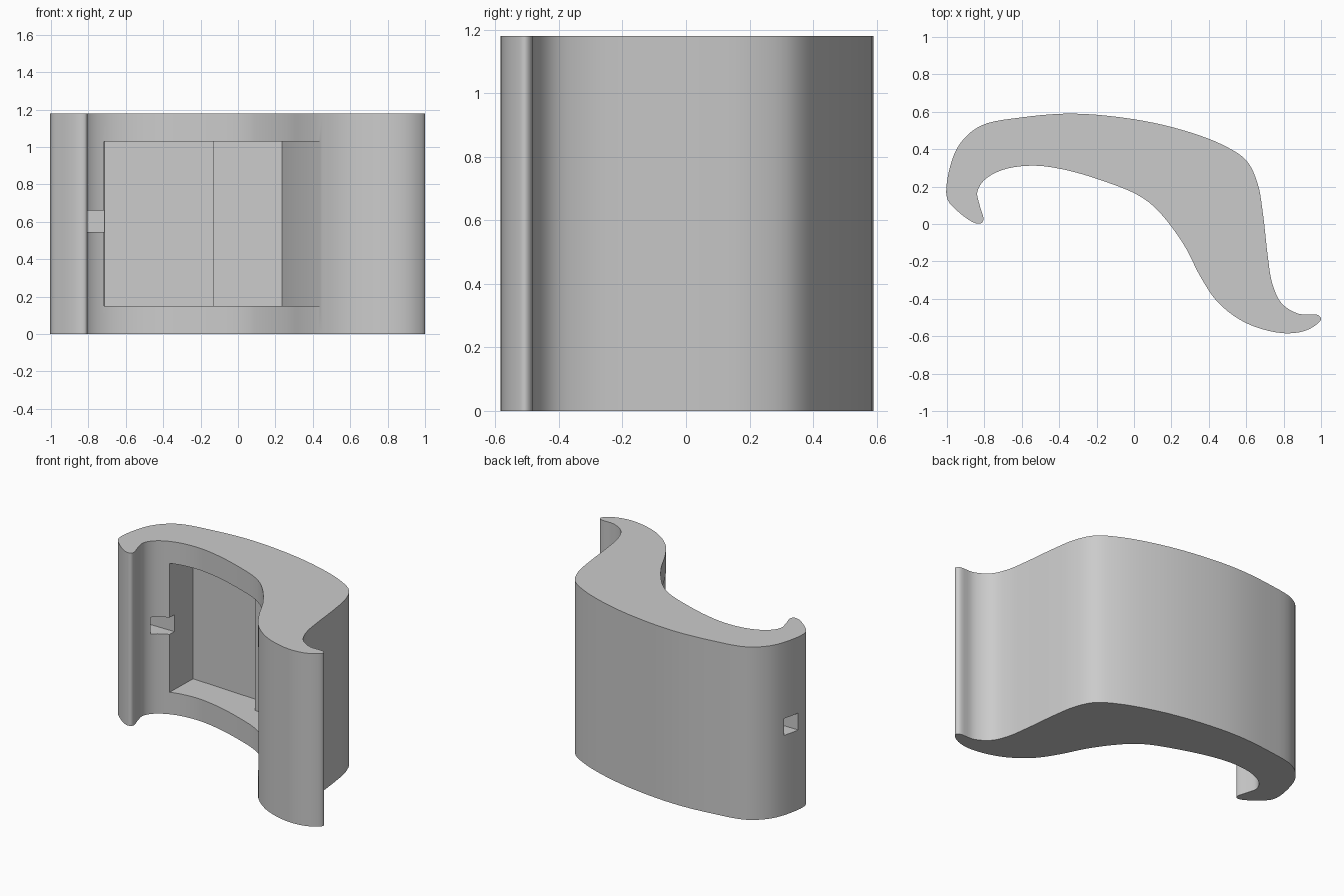
import bpy, bmesh, math
from mathutils import Vector

if "Cube" in bpy.data.objects:
    bpy.data.objects.remove(bpy.data.objects["Cube"])

HEIGHT = 1.18

grey = bpy.data.materials.new("light grey")
grey.diffuse_color = (0.6, 0.6, 0.6, 1)
grey.use_nodes = True
grey.node_tree.nodes["Principled BSDF"].inputs["Base Color"].default_value = grey.diffuse_color


def prism(name, pts, z0, z1):
    """Extrude a plan outline between two heights."""
    bm = bmesh.new()
    face = bm.faces.new([bm.verts.new((x, y, z0)) for x, y in pts])
    top = bmesh.ops.extrude_face_region(bm, geom=[face])["geom"]
    bmesh.ops.translate(bm, vec=(0, 0, z1 - z0),
                        verts=[v for v in top if isinstance(v, bmesh.types.BMVert)])
    bmesh.ops.recalc_face_normals(bm, faces=bm.faces[:])
    me = bpy.data.meshes.new(name)
    bm.to_mesh(me)
    bm.free()
    me.materials.append(grey)
    ob = bpy.data.objects.new(name, me)
    bpy.context.collection.objects.link(ob)
    return ob


def smooth_loop(ctrl, steps=5):
    """Closed centripetal spline through the control points."""
    p = [Vector(c) for c in ctrl]
    out = []
    for i in range(len(p)):
        a, b, c, d = (p[(i + k) % len(p)] for k in (-1, 0, 1, 2))
        t1 = (b - a).length ** 0.5
        t2 = t1 + (c - b).length ** 0.5
        t3 = t2 + (d - c).length ** 0.5
        for s in range(steps):
            t = t1 + (t2 - t1) * s / steps
            a1 = a.lerp(b, t / t1)
            a2 = b.lerp(c, (t - t1) / (t2 - t1))
            a3 = c.lerp(d, (t - t2) / (t3 - t2))
            b1 = a1.lerp(a2, t / t2)
            b2 = a2.lerp(a3, (t - t1) / (t3 - t1))
            out.append(b1.lerp(b2, (t - t1) / (t2 - t1)))
    return out


# S-shaped body: inner curve, foot lip, outer curve, hooked lip
outline = [
    (-.805, .025), (-.825, .10), (-.838, .17), (-.80, .235), (-.70, .29),
    (-.54, .312), (-.37, .29), (-.15, .225), (.02, .155), (.12, .08),
    (.26, -.10), (.36, -.29), (.45, -.42), (.60, -.53), (.80, -.584),
    (.93, -.565), (1, -.51), (.985, -.487), (.88, -.48), (.79, -.425),
    (.74, -.32), (.715, -.17), (.69, .05), (.66, .22), (.60, .34),
    (.47, .425), (.25, .505), (0, .56), (-.32, .59), (-.60, .57),
    (-.82, .525), (-.93, .43), (-.985, .30), (-1, .14), (-.95, .075),
    (-.85, .005), (-.815, .005)]
body = prism("curved_body", smooth_loop(outline), 0, HEIGHT)

# Stepped pocket in the inner side
pocket = prism("pocket_cutter", [
    (-.735, -.45), (-.71, .53), (-.118, .50), (-.13, .37),
    (.235, .35), (.44, -.41), (.451, -.45)], .15, 1.03)

# Square cable channel from the left side into the pocket
channel = prism("channel_cutter", [
    (-1.1, .22), (-.65, .22), (-.65, .335), (-1.1, .335)], .545, .66)

for cutter in (pocket, channel):
    mod = body.modifiers.new(cutter.name, "BOOLEAN")
    mod.operation = "DIFFERENCE"
    mod.solver = "EXACT"
    mod.object = cutter
    bpy.context.view_layer.objects.active = body
    body.select_set(True)
    bpy.ops.object.modifier_apply(modifier=mod.name)
    bpy.data.objects.remove(cutter)

# Smooth curved sides, crisp edges
bpy.ops.object.select_all(action="DESELECT")
body.select_set(True)
bpy.context.view_layer.objects.active = body
bpy.ops.object.shade_smooth_by_angle(angle=math.radians(30))
